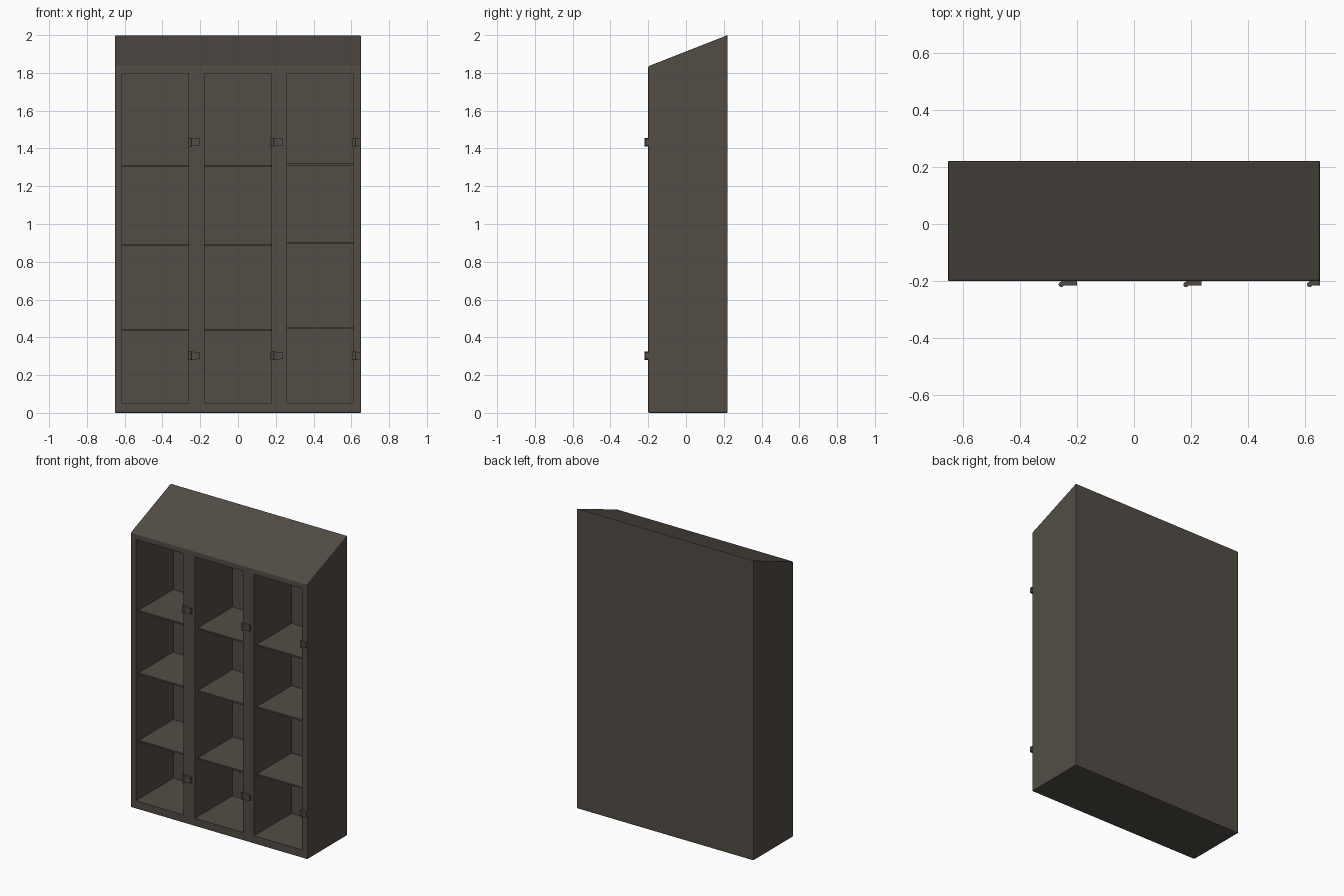
import bpy, bmesh, math

if "Cube" in bpy.data.objects:
    bpy.data.objects.remove(bpy.data.objects["Cube"])

W, FRONT, BACK = 0.652, -0.2, 0.221      # half width, front and back planes
COLUMNS = [(-0.614, -0.262), (-0.177, 0.177), (0.259, 0.611)]
SHELVES = [(0.44, 0.89, 1.307), (0.44, 0.89, 1.307), (0.45, 0.899, 1.314)]
INNER_BACK = 0.195

wood = bpy.data.materials.new("dark_finish")
wood.diffuse_color = (0.085, 0.073, 0.06, 1)
wood.use_nodes = True
wood.node_tree.nodes["Principled BSDF"].inputs["Base Color"].default_value = wood.diffuse_color


def make_object(name, bm):
    bmesh.ops.recalc_face_normals(bm, faces=bm.faces)
    mesh = bpy.data.meshes.new(name)
    bm.to_mesh(mesh)
    bm.free()
    mesh.materials.append(wood)
    ob = bpy.data.objects.new(name, mesh)
    bpy.context.collection.objects.link(ob)
    return ob


def add_box(bm, x0, x1, y0, y1, z0, z1):
    verts = bmesh.ops.create_cube(bm, size=1)["verts"]
    for v in verts:
        v.co.x = x1 if v.co.x > 0 else x0
        v.co.y = y1 if v.co.y > 0 else y0
        v.co.z = z1 if v.co.z > 0 else z0
    return verts


def extrude(bm, points, offset):
    face = bm.faces.new([bm.verts.new(p) for p in points])
    new = bmesh.ops.extrude_face_region(bm, geom=[face])["geom"]
    bmesh.ops.translate(bm, vec=offset,
                        verts=[g for g in new if isinstance(g, bmesh.types.BMVert)])


# cabinet body: side profile with sloping roof, extruded across the width
bm = bmesh.new()
profile = [(FRONT, 0), (BACK, 0), (BACK, 2), (FRONT, 1.835)]
extrude(bm, [(-W, y, z) for y, z in profile], (2 * W, 0, 0))
body = make_object("cabinet_body", bm)
bevel = body.modifiers.new("soft_edges", "BEVEL")
bevel.width, bevel.segments = 0.006, 2

# three tall compartments cut from the front
bm = bmesh.new()
for x0, x1 in COLUMNS:
    add_box(bm, x0, x1, FRONT - 0.1, INNER_BACK, 0.053, 1.797)
cutter = make_object("compartment_cutter", bm)
cutter.hide_render = True
cutter.hide_viewport = True
cut = body.modifiers.new("compartments", "BOOLEAN")
cut.operation, cut.object, cut.solver = "DIFFERENCE", cutter, "EXACT"

# shelves, set slightly back from the front frame
for i, ((x0, x1), heights) in enumerate(zip(COLUMNS, SHELVES)):
    for j, z in enumerate(heights):
        bm = bmesh.new()
        add_box(bm, x0 - 0.002, x1 + 0.002, FRONT + 0.03, INNER_BACK + 0.002,
                z - 0.005, z + 0.005)
        make_object(f"shelf_{i + 1}_{j + 1}", bm)

# hinges: round knuckle with a tapered leaf
for i, (x0, x1) in enumerate([(-0.264, -0.2), (0.173, 0.237), (0.606, 0.652)]):
    for j, z in enumerate([0.303, 1.433]):
        bm = bmesh.new()
        knuckle = bmesh.ops.create_cone(bm, cap_ends=True, segments=16, radius1=0.009,
                                        radius2=0.009, depth=0.046)["verts"]
        bmesh.ops.translate(bm, verts=knuckle, vec=(x0 + 0.009, -0.212, z))
        leaf = [(x0 + 0.009, -0.216, z - 0.022), (x1, -0.216, z - 0.018),
                (x1, -0.216, z + 0.018), (x0 + 0.009, -0.216, z + 0.022)]
        extrude(bm, leaf, (0, 0.018, 0))
        hinge = make_object(f"hinge_{i + 1}_{j + 1}", bm)
        bpy.ops.object.select_all(action="DESELECT")
        hinge.select_set(True)
        bpy.context.view_layer.objects.active = hinge
        bpy.ops.object.shade_smooth_by_angle(angle=math.radians(30))
